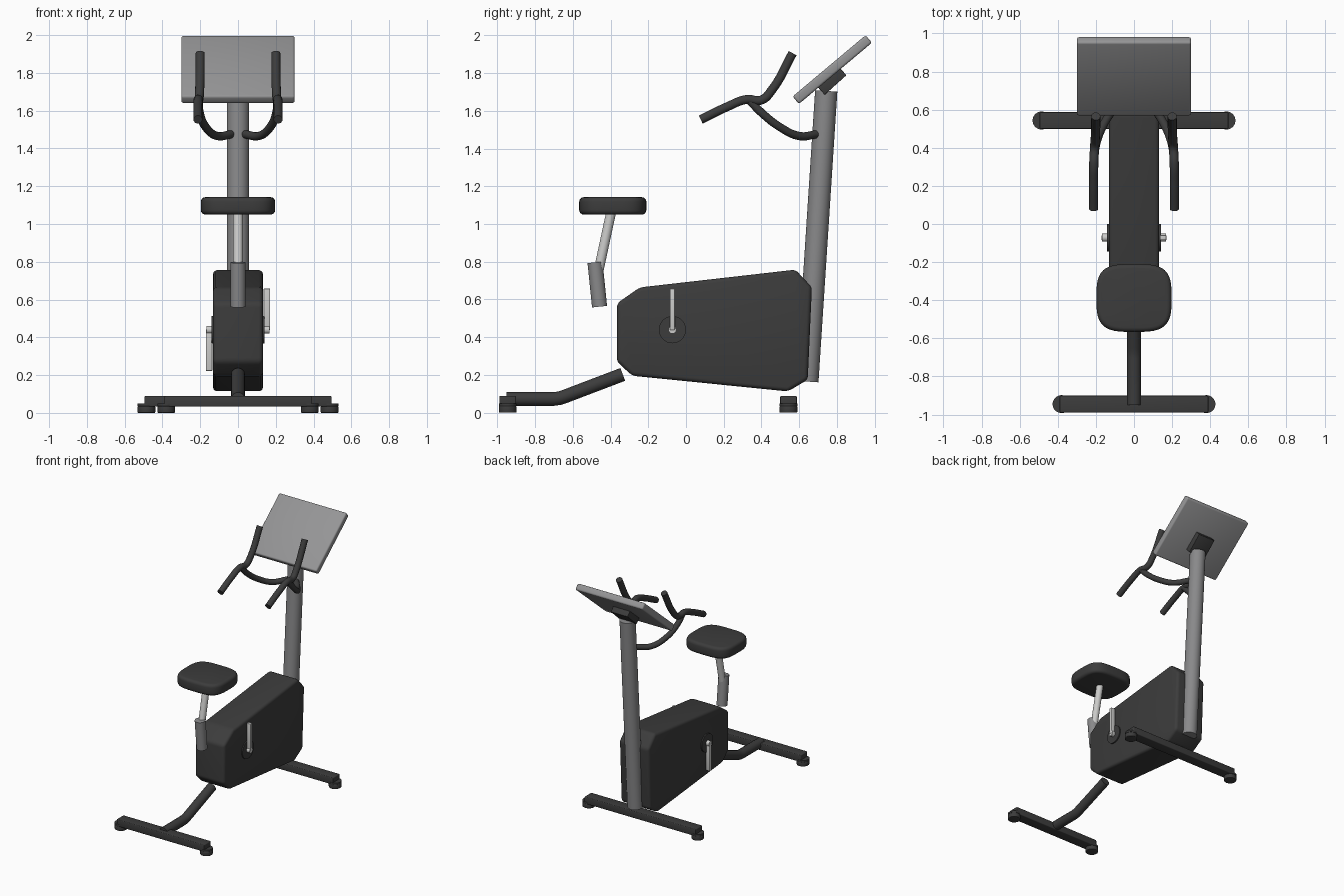
import bpy, bmesh, math
from mathutils import Vector, Matrix

if "Cube" in bpy.data.objects:
    bpy.data.objects.remove(bpy.data.objects["Cube"])


def material(name, r, g, b):
    m = bpy.data.materials.new(name)
    m.diffuse_color = (r, g, b, 1)
    m.use_nodes = True
    m.node_tree.nodes["Principled BSDF"].inputs["Base Color"].default_value = m.diffuse_color
    return m


BLACK = material("black", 0.045, 0.045, 0.045)
GREY = material("mid_grey", 0.25, 0.25, 0.255)
PANEL = material("panel_grey", 0.30, 0.30, 0.305)
SILVER = material("silver", 0.60, 0.60, 0.59)


def finish(name, bm, mat, bevel=0, segments=3, smooth=35):
    """Turn a bmesh into a shaded object with optional rounded edges."""
    bmesh.ops.recalc_face_normals(bm, faces=bm.faces)
    me = bpy.data.meshes.new(name)
    bm.to_mesh(me)
    bm.free()
    me.materials.append(mat)
    ob = bpy.data.objects.new(name, me)
    bpy.context.collection.objects.link(ob)
    bpy.ops.object.select_all(action='DESELECT')
    ob.select_set(True)
    bpy.context.view_layer.objects.active = ob
    if bevel:
        mod = ob.modifiers.new("round", 'BEVEL')
        mod.width, mod.segments = bevel, segments
        mod.limit_method, mod.angle_limit = 'ANGLE', math.radians(25)
        bpy.ops.object.modifier_apply(modifier=mod.name)
    bpy.ops.object.shade_smooth_by_angle(angle=math.radians(smooth))
    return ob


def box(name, centre, size, mat, tilt=0, bevel=0):
    bm = bmesh.new()
    M = (Matrix.Translation(centre) @ Matrix.Rotation(math.radians(tilt), 4, 'X')
         @ Matrix.Diagonal((*size, 1)))
    bmesh.ops.create_cube(bm, size=1, matrix=M)
    return finish(name, bm, mat, bevel)


def rod(name, a, b, r, mat, bevel=0, sides=32):
    a, b = Vector(a), Vector(b)
    bm = bmesh.new()
    M = (Matrix.Translation((a + b) / 2)
         @ (b - a).to_track_quat('Z', 'Y').to_matrix().to_4x4())
    bmesh.ops.create_cone(bm, cap_ends=True, segments=sides, radius1=r, radius2=r,
                          depth=(b - a).length, matrix=M)
    return finish(name, bm, mat, bevel)


def tube(name, pts, r, mat, curved=True):
    cu = bpy.data.curves.new(name, 'CURVE')
    cu.dimensions = '3D'
    cu.bevel_depth, cu.bevel_resolution = r, 5
    cu.resolution_u, cu.use_fill_caps = 8, True
    sp = cu.splines.new('BEZIER' if curved else 'POLY')
    if curved:
        sp.bezier_points.add(len(pts) - 1)
        for p, co in zip(sp.bezier_points, pts):
            p.co = co
            p.handle_left_type = p.handle_right_type = 'AUTO'
    else:
        sp.points.add(len(pts) - 1)
        for p, co in zip(sp.points, pts):
            p.co = (*co, 1)
    cu.materials.append(mat)
    ob = bpy.data.objects.new(name, cu)
    bpy.context.collection.objects.link(ob)
    bpy.ops.object.select_all(action='DESELECT')
    ob.select_set(True)
    bpy.context.view_layer.objects.active = ob
    bpy.ops.object.convert(target='MESH')
    bpy.ops.object.shade_smooth_by_angle(angle=math.radians(40))
    return ob


# Floor bars with round feet
for name, y, half in (("front", -0.945, 0.39), ("rear", 0.543, 0.495)):
    box(name + "_floor_bar", (0, y, 0.061), (2 * half, 0.088, 0.056), BLACK, bevel=0.006)
    for s in (-1, 1):
        x = s * (half - 0.01)
        rod(name + "_foot", (x, y, 0), (x, y, 0.036), 0.047, BLACK, bevel=0.005)
        rod(name + "_end_cap", (x, y, 0.036), (x, y, 0.05), 0.047, BLACK)

# Bent strut from the front floor bar to the housing
tube("front_strut", [(0, -0.95, 0.073), (0, -0.70, 0.073), (0, -0.67, 0.077),
                     (0, -0.64, 0.087), (0, -0.335, 0.203)], 0.037, BLACK, curved=False)

# Housing: side profile extruded across x
profile = [(-0.365, 0.27), (-0.285, 0.196), (0.54, 0.113), (0.645, 0.175),
           (0.667, 0.665), (0.58, 0.758), (-0.245, 0.664), (-0.365, 0.58)]
bm = bmesh.new()
face = bm.faces.new([bm.verts.new((-0.132, y, z)) for y, z in profile])
ext = bmesh.ops.extrude_face_region(bm, geom=[face])
bmesh.ops.translate(bm, vec=(0.264, 0, 0),
                    verts=[v for v in ext['geom'] if isinstance(v, bmesh.types.BMVert)])
finish("housing", bm, BLACK, bevel=0.022, segments=4)

# Cranks: disc, axle and arm on both sides, arms opposed
for s in (-1, 1):
    rod("crank_disc", (s * 0.12, -0.072, 0.44), (s * 0.141, -0.072, 0.44), 0.072, BLACK)
    rod("crank_axle", (s * 0.13, -0.072, 0.44), (s * 0.168, -0.072, 0.44), 0.021, SILVER)
    box("crank_arm", (s * 0.153, -0.072, 0.44 + s * 0.108), (0.034, 0.026, 0.22),
        SILVER, bevel=0.004)

# Upright post
rod("upright_post", (0, 0.643, 0.165), (0, 0.743, 1.705), 0.059, GREY, sides=40)

# Console panel and its bracket
box("console_panel", (0, 0.775, 1.818), (0.60, 0.505, 0.052), PANEL, tilt=40, bevel=0.012)
box("console_bracket", (0, 0.773, 1.758), (0.15, 0.155, 0.058), BLACK, tilt=42, bevel=0.003)

# Handlebars: upright grip and curved stem on each side
for s in (-1, 1):
    grip = [(0.212, 0.078, 1.553), (0.212, 0.22, 1.622), (0.211, 0.32, 1.66),
            (0.207, 0.40, 1.657), (0.203, 0.455, 1.71), (0.20, 0.565, 1.905)]
    stem = [(0.208, 0.335, 1.657), (0.203, 0.40, 1.59), (0.17, 0.50, 1.512),
            (0.11, 0.60, 1.466), (0.035, 0.69, 1.475)]
    tube("handle_grip", [(s * x, y, z) for x, y, z in grip], 0.024, BLACK)
    tube("handle_stem", [(s * x, y, z) for x, y, z in stem], 0.022, BLACK)

# Seat post: sleeve and slider
rod("seat_sleeve", (0, -0.458, 0.562), (0, -0.482, 0.797), 0.04, GREY)
rod("seat_slider", (0, -0.466, 0.74), (0, -0.395, 1.07), 0.026, SILVER)

# Seat: superellipse outline with rounded rims
bm = bmesh.new()
ring = []
for i in range(56):
    a = math.tau * i / 56
    c, s = math.cos(a), math.sin(a)
    ring.append(bm.verts.new((0.197 * math.copysign(abs(c) ** 0.58, c),
                              -0.388 + 0.178 * math.copysign(abs(s) ** 0.58, s), 1.05)))
face = bm.faces.new(ring)
ext = bmesh.ops.extrude_face_region(bm, geom=[face])
bmesh.ops.translate(bm, vec=(0, 0, 0.092),
                    verts=[v for v in ext['geom'] if isinstance(v, bmesh.types.BMVert)])
finish("seat", bm, BLACK, bevel=0.024, segments=4, smooth=50)
